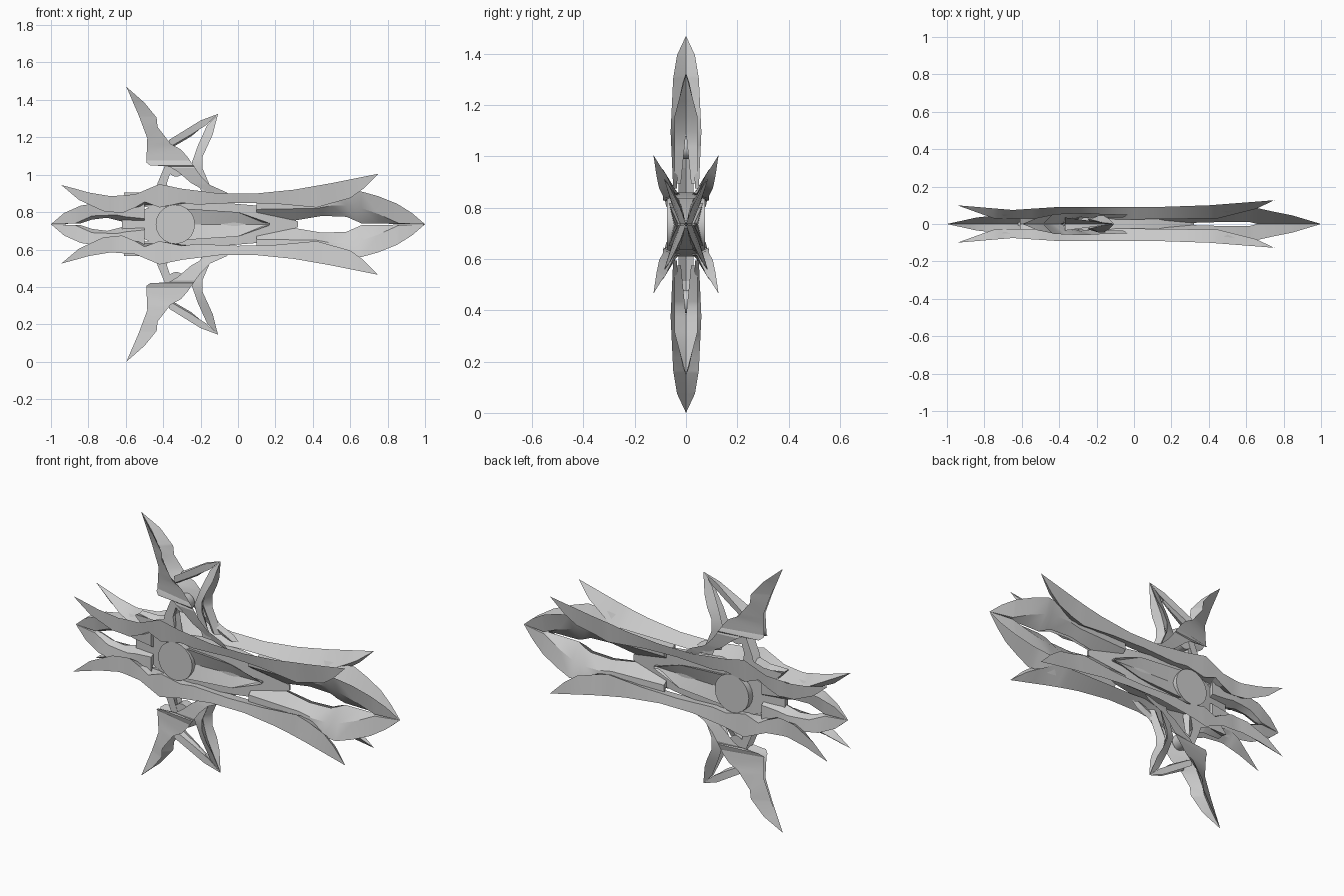
import bpy, bmesh, math

cube = bpy.data.objects.get("Cube")
if cube:
    bpy.data.objects.remove(cube)

MID = 0.735  # height of the symmetry plane

grey = bpy.data.materials.new("hull_grey")
grey.use_nodes = True
colour = (0.6, 0.6, 0.6, 1)
grey.diffuse_color = colour
grey.node_tree.nodes["Principled BSDF"].inputs["Base Color"].default_value = colour


def at(keys, t):
    """Linear interpolation of (position, value) keys."""
    if not isinstance(keys, list):
        return keys
    if t <= keys[0][0]:
        return keys[0][1]
    for (a, va), (b, vb) in zip(keys, keys[1:]):
        if t <= b:
            return va + (vb - va) * (t - a) / (b - a)
    return keys[-1][1]


def finish(name, bm, mirror_z=True):
    bmesh.ops.recalc_face_normals(bm, faces=bm.faces)
    mesh = bpy.data.meshes.new(name)
    bm.to_mesh(mesh)
    bm.free()
    mesh.materials.append(grey)
    ob = bpy.data.objects.new(name, mesh)
    bpy.context.collection.objects.link(ob)
    ob.location.z = MID
    bpy.ops.object.select_all(action="DESELECT")
    ob.select_set(True)
    bpy.context.view_layer.objects.active = ob
    bpy.ops.object.shade_smooth_by_angle(angle=math.radians(22))
    mirror = ob.modifiers.new("mirror", "MIRROR")
    mirror.use_axis = (False, True, mirror_z)
    mirror.use_mirror_merge = False
    return ob


def loft(name, axis, rails):
    """Skin between rails; each rail is (offset keys, depth keys)."""
    stops = sorted({k[0] for rail in rails for keys in rail
                    if isinstance(keys, list) for k in keys})
    bm = bmesh.new()
    rings = []
    for t in stops:
        ring = []
        for offset, depth in rails:
            o, y = at(offset, t), at(depth, t)
            ring.append(bm.verts.new((t, y, o) if axis == "x" else (o, y, t)))
        rings.append(ring)
    n = len(rails)
    for a, b in zip(rings, rings[1:]):
        for i in range(n):
            j = (i + 1) % n
            bm.faces.new((a[i], a[j], b[j], b[i]))
    bm.faces.new(rings[0])
    bm.faces.new(rings[-1])
    bmesh.ops.remove_doubles(bm, verts=bm.verts, dist=0.0005)
    finish(name, bm)


def disc(name, x, z, radius, depth, mirror_z):
    bm = bmesh.new()
    bmesh.ops.create_cone(bm, cap_ends=True, segments=20, radius1=radius,
                          radius2=radius, depth=depth)
    for v in bm.verts:
        v.co = (x + v.co.x, v.co.z + depth / 2, z + v.co.y)
    finish(name, bm, mirror_z)


# Four long blades forming an X section
loft("long_blade", "x", [
    ([(-.945, .21), (-.87, .19), (-.8, .17), (-.68, .15), (-.55, .16), (-.42, .215),
      (-.3, .19), (-.1, .165), (.1, .165), (.3, .185), (.5, .22), (.75, .27)],
     [(-.945, .1), (-.65, .075), (-.42, .09), (.1, .09), (.4, .1), (.75, .127)]),
    ([(-.945, .21), (-.85, .13), (-.72, .07), (-.62, .06), (-.55, .09), (-.5, .12),
      (-.42, .09), (-.3, .115), (-.22, .105), (0, .115), (.2, .11), (.42, .09),
      (.6, .14), (.67, .19), (.75, .27)],
     [(-.945, .1), (-.65, .07), (-.42, .08), (.1, .08), (.5, .09), (.75, .127)]),
    ([(-.945, .21), (-.7, .09), (0, .12), (.5, .12), (.67, .21), (.75, .27)],
     [(-.945, .1), (-.75, .03), (-.4, .02), (.45, .03), (.65, .08), (.75, .127)]),
])

# Pointed nose with a hole through it
loft("nose", "x", [
    ([(.1, .13), (.5, .17), (.66, .175), (.75, .15), (.85, .11), (.93, .06), (1, 0)],
     [(.1, .05), (.5, .07), (.66, .085), (.75, .065), (.85, .045), (1, 0)]),
    ([(.1, .08), (.42, .085), (.5, .1), (.62, .1), (.75, .055), (.86, .005), (1, 0)],
     [(.1, .05), (.5, .06), (.64, .06), (.75, .045), (.86, .025), (1, 0)]),
    ([(.1, .04), (.3, .02), (.45, .045), (.58, .04), (.66, .005), (1, 0)],
     [(.1, 0), (.45, .01), (.62, .01), (.66, 0), (1, 0)]),
])

# Smaller tail point with a hole
loft("tail", "x", [
    ([(-1, 0), (-.93, .06), (-.84, .1), (-.7, .12), (-.5, .12)],
     [(-1, 0), (-.84, .035), (-.7, .05), (-.5, .05)]),
    ([(-1, 0), (-.87, .005), (-.78, .045), (-.65, .05), (-.6, .04), (-.5, .03)],
     [(-1, 0), (-.86, .02), (-.7, .04), (-.5, .05)]),
    ([(-1, 0), (-.84, .005), (-.78, .025), (-.7, .035), (-.6, .01), (-.5, 0)], 0),
])

# Upright wings, hollow on the trailing side
lead = [(.14, -.08), (.165, -.15), (.22, -.25), (.28, -.32), (.31, -.37), (.315, -.47),
        (.33, -.49), (.46, -.485), (.58, -.53), (.735, -.597)]
trail = [(.14, -.03), (.17, -.06), (.21, -.15), (.26, -.2), (.36, -.27), (.4, -.305),
         (.43, -.36), (.52, -.43), (.57, -.435), (.65, -.5), (.735, -.597)]
valley = [(t, at(lead, t) * .55 + at(trail, t) * .45) for t, _ in trail]
loft("wing", "z", [
    (lead, [(.14, .04), (.3, .045), (.34, .01), (.735, 0)]),
    (trail, [(.14, .05), (.36, .06), (.57, .05), (.66, .035), (.735, 0)]),
    (valley, [(.14, .035), (.3, .03), (.36, 0), (.735, 0)]),
])

# Open triangular fin behind each wing
loft("fin_upper_arm", "x", [
    ([(-.37, .45), (-.2, .555), (-.107, .59)], [(-.37, .035), (-.107, 0)]),
    ([(-.37, .41), (-.25, .48), (-.17, .53), (-.107, .59)], [(-.37, .03), (-.107, 0)]),
    ([(-.37, .4), (-.25, .47), (-.107, .59)], 0),
])
loft("fin_rear_arm", "z", [
    ([(.16, -.13), (.3, -.19), (.36, -.19), (.48, -.135), (.59, -.107)],
     [(.16, .045), (.42, .045), (.59, 0)]),
    ([(.16, -.19), (.32, -.25), (.42, -.215), (.53, -.165), (.59, -.107)],
     [(.16, .04), (.42, .02), (.59, 0)]),
    ([(.16, -.16), (.32, -.22), (.42, -.19), (.59, -.107)], [(.16, .02), (.36, 0)]),
])

# Strut and back spur between the hull and the wing
loft("wing_strut", "z", [
    ([(.1, -.46), (.22, -.43), (.34, -.38)], .03),
    ([(.1, -.36), (.22, -.38), (.34, -.34)], .03),
    ([(.1, -.41), (.34, -.36)], 0),
])
loft("back_spur", "x", [
    ([(-.61, .17), (-.5, .17), (-.4, .2)], .03),
    ([(-.61, .16), (-.55, .1), (-.4, .08)], .03),
    ([(-.61, .165), (-.4, .12)], 0),
])

# Central hull and the grooved arrow on it
hull_top = [(-.62, .03), (-.45, .1), (-.2, .125), (.1, .1), (.32, .015)]
hull_depth = [(-.62, .015), (-.4, .045), (0, .04), (.32, .005)]
loft("hull", "x", [(0, hull_depth), (hull_top, hull_depth), (hull_top, 0), (0, 0)])
loft("arrow", "x", [
    ([(-.3, .085), (0, .065), (.17, .005)], [(-.3, .068), (0, .06), (.17, .045)]),
    ([(-.3, 0), (.17, 0)], [(-.3, .05), (.17, .03)]),
    ([(-.3, .07), (.17, .003)], 0),
])

# Round plates
disc("core_disc", -.335, 0, .105, .075, False)
disc("wing_disc", -.33, .3, .045, .025, True)
